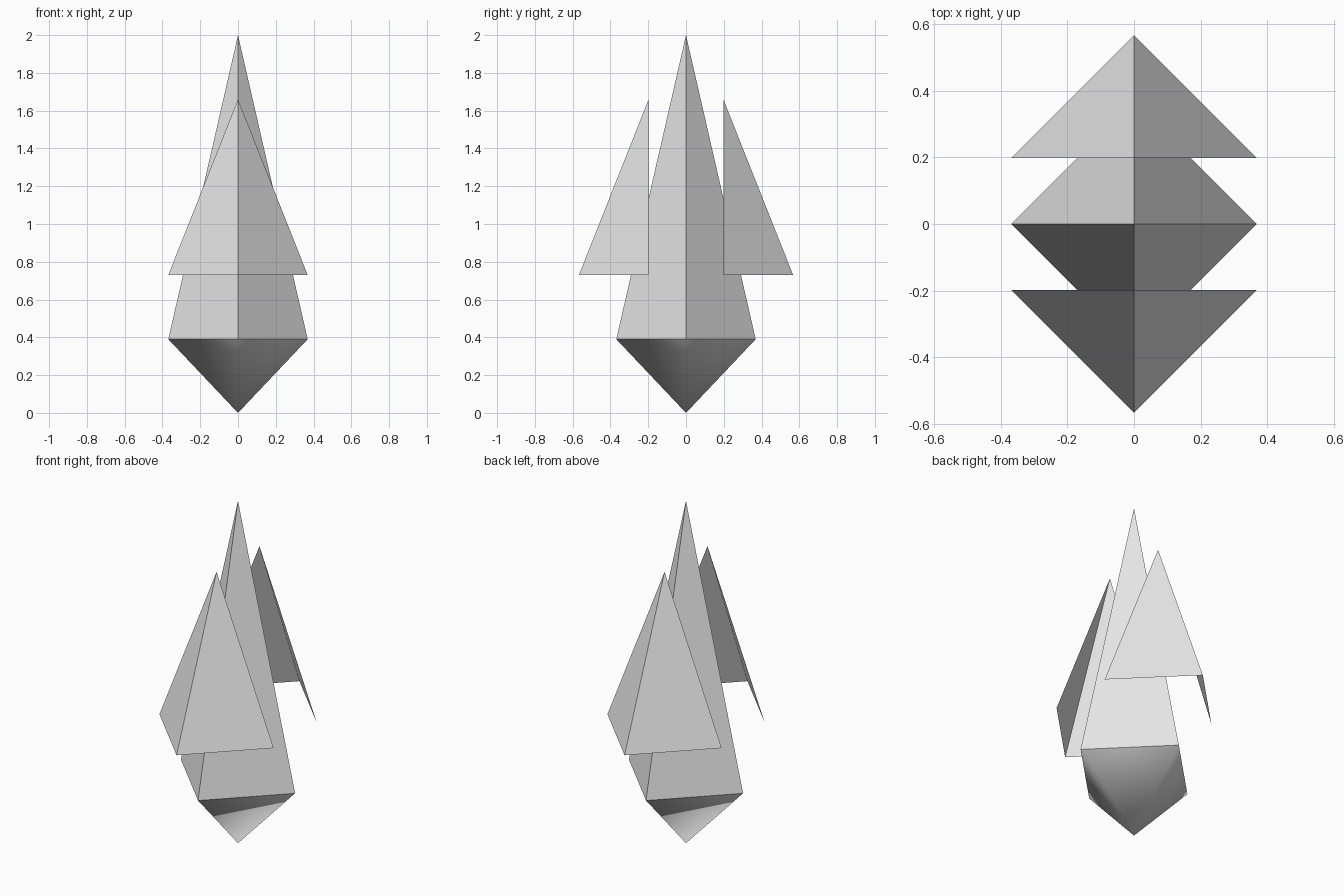
import bpy
from math import cos, sin, pi

default = bpy.data.objects.get("Cube")
if default:
    bpy.data.objects.remove(default, do_unlink=True)

RADIUS = 0.369

grey = bpy.data.materials.new("light_grey")
grey.use_nodes = True
grey.diffuse_color = (0.8, 0.8, 0.8, 1)
grey.node_tree.nodes["Principled BSDF"].inputs["Base Color"].default_value = (0.8, 0.8, 0.8, 1)


def open_pyramid(name, base_z, tip_z, sides=4, start=0.0, y=0.0, smooth=False):
    """Quarter-turn sides from a start angle, without a base; 4 sides close the ring."""
    closed = sides == 4
    count = 4 if closed else sides + 1
    angles = [start + i * pi / 2 for i in range(count)]
    verts = [(RADIUS * cos(a), y + RADIUS * sin(a), base_z) for a in angles]
    verts.append((0, y, tip_z))
    faces = [(i, (i + 1) % count, count) for i in range(sides)]
    if tip_z < base_z:
        faces = [f[::-1] for f in faces]
    mesh = bpy.data.meshes.new(name)
    mesh.from_pydata(verts, [], faces)
    mesh.materials.append(grey)
    for p in mesh.polygons:
        p.use_smooth = smooth
    mesh.update()
    obj = bpy.data.objects.new(name, mesh)
    bpy.context.collection.objects.link(obj)
    return obj


# Tall central spire and the smooth inverted point under it
open_pyramid("spire", 0.39, 2.0)
open_pyramid("lower_point", 0.39, 0.0, smooth=True)

# Two-sided open shells in front and behind
open_pyramid("front_shell", 0.73, 1.66, sides=2, start=pi, y=-0.198)
open_pyramid("back_shell", 0.73, 1.66, sides=2, start=0.0, y=0.198)
